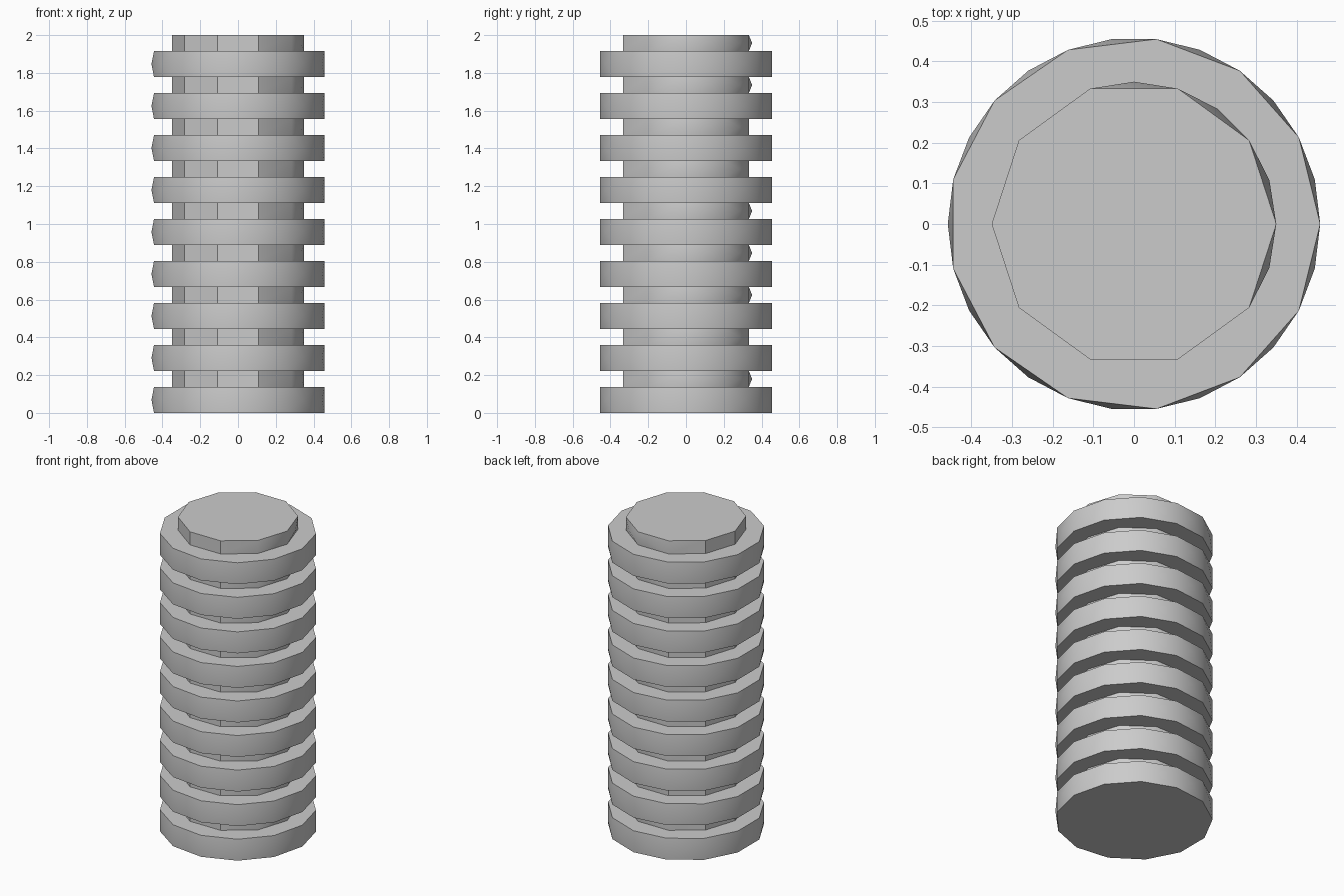
import bpy
import bmesh
from math import sin, cos, pi, radians

cube = bpy.data.objects.get("Cube")
if cube:
    bpy.data.objects.remove(cube)

# Single grey material
grey = bpy.data.materials.new("plain grey")
grey.use_nodes = True
colour = (0.6, 0.6, 0.6, 1)
grey.diffuse_color = colour
grey.node_tree.nodes["Principled BSDF"].inputs["Base Color"].default_value = colour


def drum(name, sides, radius, z0, z1, bulged, bottom=True, top=True):
    """Prism whose chosen side panels are fanned around a raised centre."""
    bm = bmesh.new()
    step = 2 * pi / sides

    def point(i, z):
        return bm.verts.new((radius * cos(i * step), radius * sin(i * step), z))

    low = [point(i, z0) for i in range(sides)]
    high = [point(i, z1) for i in range(sides)]
    for i in range(sides):
        j = (i + 1) % sides
        panel = [low[i], low[j], high[j], high[i]]
        if i in bulged:
            centre = point(i + 0.5, (z0 + z1) / 2)
            for k in range(4):
                bm.faces.new((panel[k], panel[(k + 1) % 4], centre))
        else:
            bm.faces.new(panel)
    if bottom:
        bm.faces.new(low[::-1])
    if top:
        bm.faces.new(high)
    mesh = bpy.data.meshes.new(name)
    bm.to_mesh(mesh)
    bm.free()
    mesh.materials.append(grey)
    obj = bpy.data.objects.new(name, mesh)
    bpy.context.collection.objects.link(obj)
    bpy.ops.object.select_all(action="DESELECT")
    obj.select_set(True)
    bpy.context.view_layer.objects.active = obj
    bpy.ops.object.shade_smooth_by_angle(angle=radians(30))


# Stack of wide rings with a narrower core showing in each gap
COUNT = 9
PITCH = 2 / COUNT
THICK = 0.138
FLAT_BACK = {1, 5, 6}  # gaps whose rear core panel stays flat

for n in range(COUNT):
    z = n * PITCH
    drum(f"ring_{n + 1}", 13, 0.458, z, z + THICK, range(13))
    panels = {9, 0, 1} if n in FLAT_BACK else {9, 0, 1, 2}
    drum(f"core_{n + 1}", 10, 0.35, z + THICK, z + PITCH, panels,
         bottom=False, top=n == COUNT - 1)
